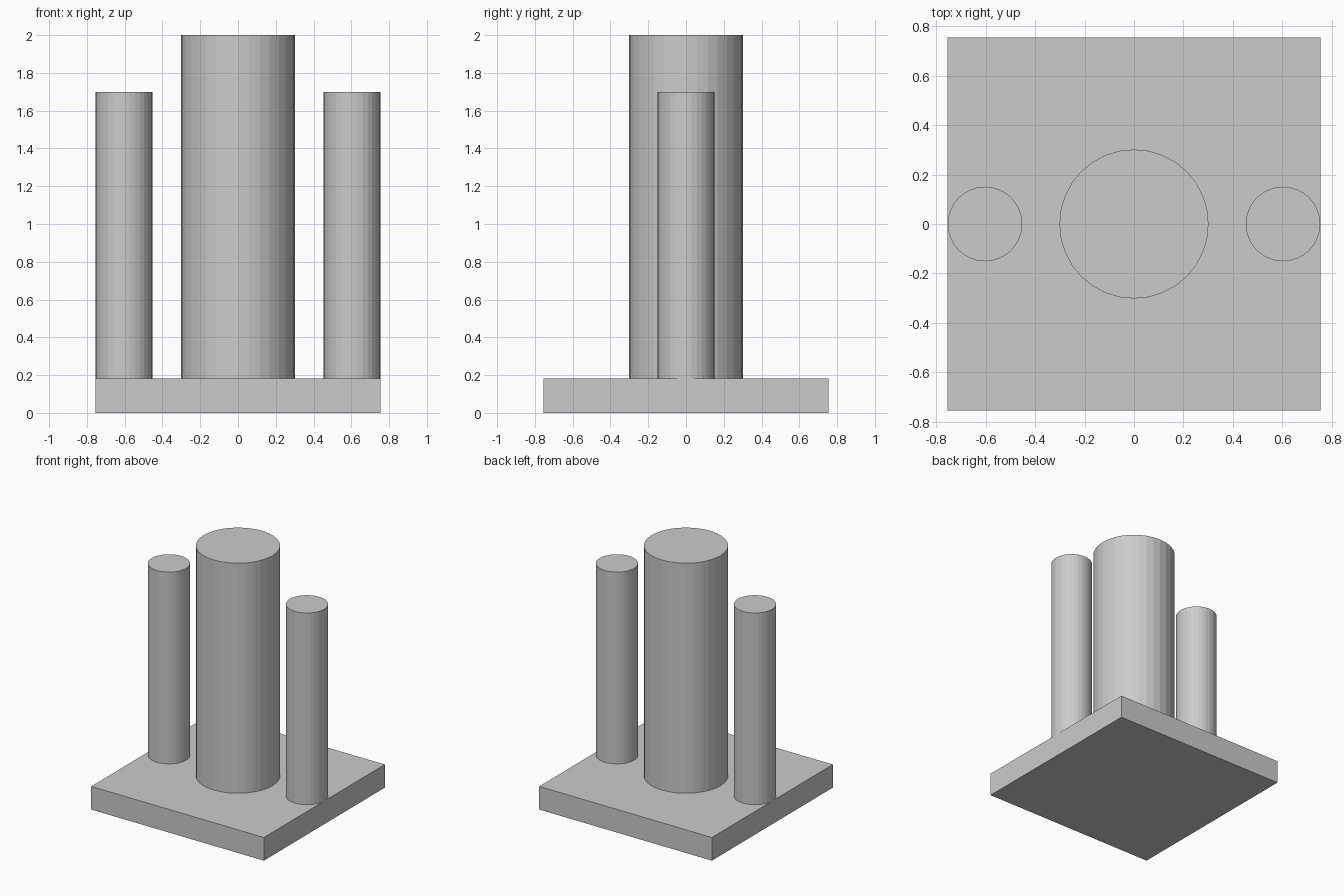
import bpy

if "Cube" in bpy.data.objects:
    bpy.data.objects.remove(bpy.data.objects["Cube"])

SIDES = 32
BASE_TOP = 0.183


def column(name, x, radius, top):
    """Upright flat-faced cylinder resting on the base slab."""
    height = top - BASE_TOP
    bpy.ops.mesh.primitive_cylinder_add(
        vertices=SIDES, radius=radius, depth=height,
        location=(x, 0, BASE_TOP + height / 2))
    bpy.context.object.name = name


# Square base slab
bpy.ops.mesh.primitive_cube_add(size=1, location=(0, 0, BASE_TOP / 2))
base = bpy.context.object
base.name = "base_slab"
base.scale = (1.509, 1.509, BASE_TOP)
bpy.ops.object.transform_apply(location=False, rotation=False, scale=True)

# Tall central column
column("central_column", 0, 0.302, 2.0)

# Slim columns flush with the left and right edges of the base
for side, label in ((-1, "left"), (1, "right")):
    column(label + "_column", side * 0.6035, 0.151, 1.698)
